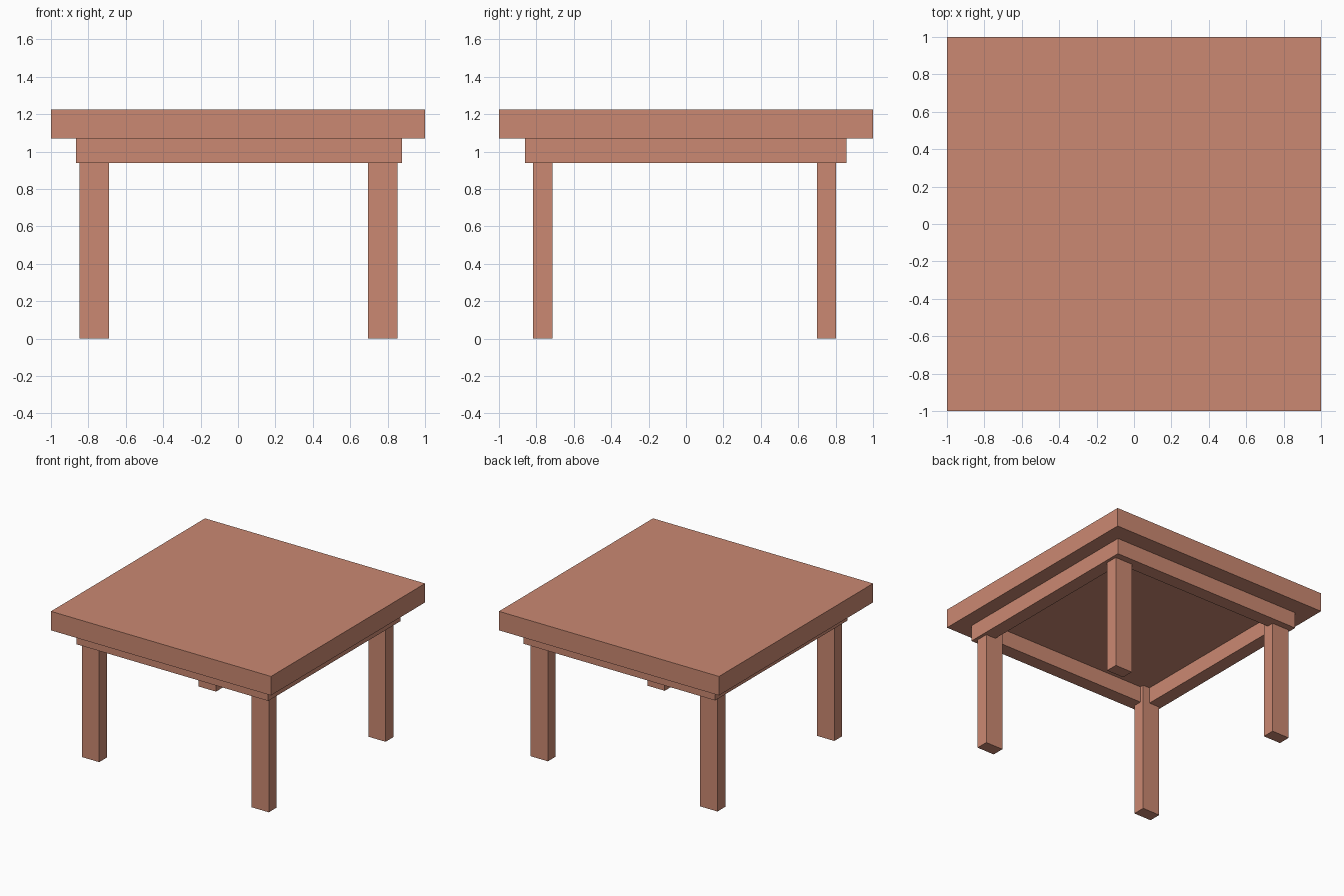
import bpy

if "Cube" in bpy.data.objects:
    bpy.data.objects.remove(bpy.data.objects["Cube"])

# One wood colour for the whole table
wood = bpy.data.materials.new("terracotta_wood")
wood.diffuse_color = (0.597, 0.25, 0.168, 1)
wood.use_nodes = True
wood.node_tree.nodes["Principled BSDF"].inputs["Base Color"].default_value = wood.diffuse_color


def box(name, x, y, z):
    """Box spanning the given (min, max) ranges."""
    bpy.ops.mesh.primitive_cube_add(size=1, location=[sum(r) / 2 for r in (x, y, z)])
    ob = bpy.context.object
    ob.name = name
    ob.scale = [r[1] - r[0] for r in (x, y, z)]
    bpy.ops.object.transform_apply(location=False, rotation=False, scale=True)
    ob.data.materials.append(wood)
    return ob


TOP_UNDERSIDE = 1.07
RAIL_Z = (0.938, TOP_UNDERSIDE)

# Square table top
box("table_top", (-1, 1), (-1, 1), (TOP_UNDERSIDE, 1.226))

# Side rails run the full depth
box("left_rail", (-0.865, -0.752), (-0.86, 0.857), RAIL_Z)
box("right_rail", (0.763, 0.877), (-0.86, 0.857), RAIL_Z)

# Front and back rails fit between the side rails
box("front_rail", (-0.752, 0.763), (-0.86, -0.747), RAIL_Z)
box("back_rail", (-0.752, 0.763), (0.744, 0.857), RAIL_Z)

# Legs reach up to the underside of the top
for side, x in (("left", (-0.848, -0.69)), ("right", (0.694, 0.852))):
    for end, y in (("front", (-0.817, -0.715)), ("back", (0.70, 0.802))):
        box(f"{end}_{side}_leg", x, y, (0, TOP_UNDERSIDE))
